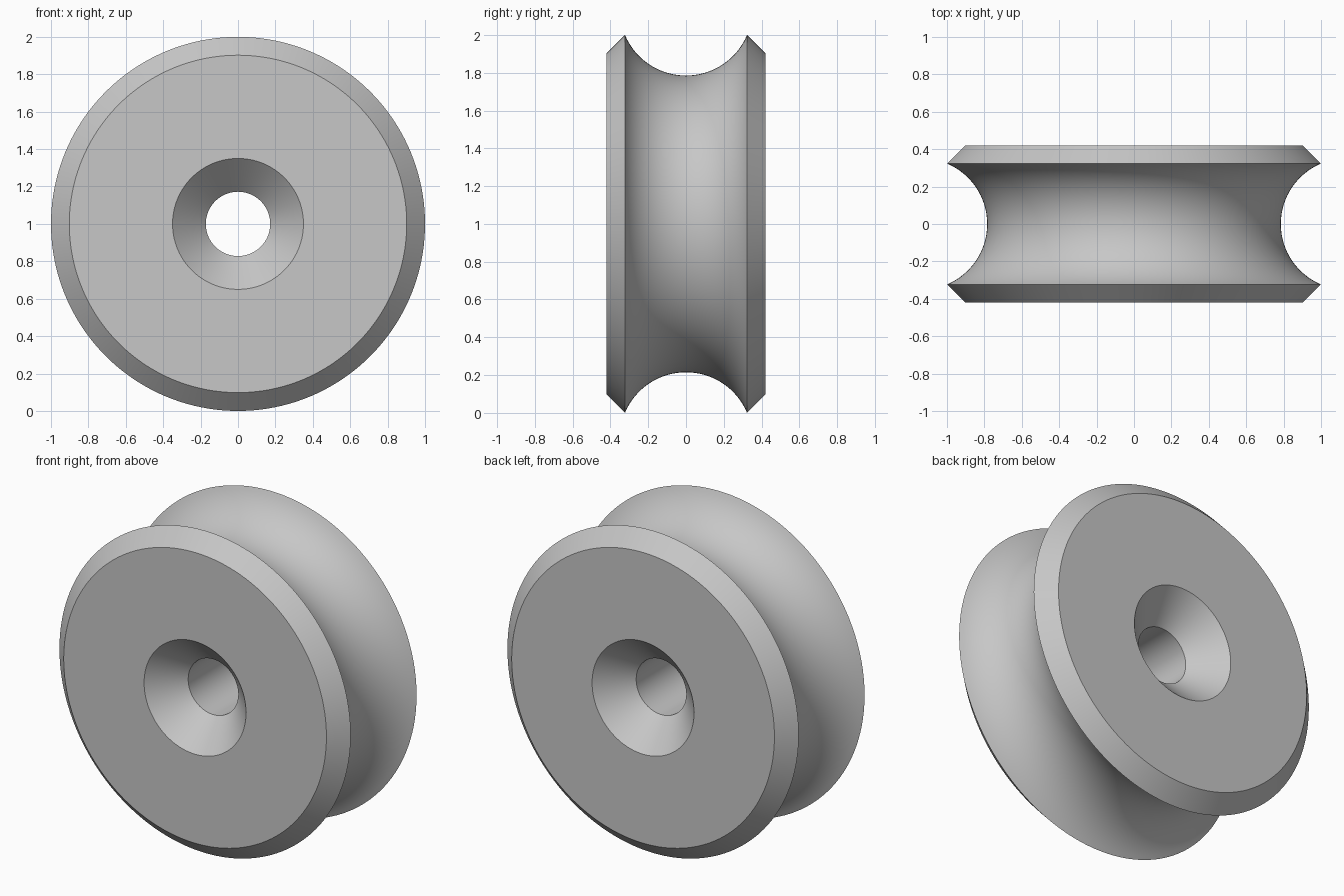
import bpy
import bmesh
from math import sin, cos, pi, radians, asin
from mathutils import Vector, Matrix

cube = bpy.data.objects.get("Cube")
if cube:
    bpy.data.objects.remove(cube, do_unlink=True)

# Main dimensions
RIM, FACE, GROOVE, SINK, BORE = 1.0, 0.902, 0.785, 0.35, 0.172
HALF_WIDTH, RIM_Y = 0.421, 0.323
SEGMENTS, ARC_STEPS = 160, 32

grey = bpy.data.materials.new("plain grey")
grey.use_nodes = True
colour = (0.57, 0.57, 0.57, 1)
grey.diffuse_color = colour
grey.node_tree.nodes["Principled BSDF"].inputs["Base Color"].default_value = colour

# Circular groove from rim to rim, as (radius, y)
sag = RIM - GROOVE
arc_radius = (RIM_Y ** 2 + sag ** 2) / (2 * sag)
half_angle = asin(RIM_Y / arc_radius)
profile = []
for i in range(ARC_STEPS + 1):
    a = half_angle * (2 * i / ARC_STEPS - 1)
    profile.append((GROOVE + arc_radius * (1 - cos(a)), arc_radius * sin(a)))

# Chamfer, flat face, countersink and bore, mirrored to the other side
side = [(FACE, HALF_WIDTH), (SINK, HALF_WIDTH), (BORE, HALF_WIDTH - (SINK - BORE))]
profile += side + [(r, -y) for r, y in reversed(side)]

# Revolve the closed profile around the y axis
bm = bmesh.new()
rings = []
for s in range(SEGMENTS):
    turn = Matrix.Rotation(2 * pi * s / SEGMENTS, 3, 'Y')
    rings.append([bm.verts.new(turn @ Vector((r, y, 0))) for r, y in profile])
for s, ring in enumerate(rings):
    following = rings[(s + 1) % SEGMENTS]
    for i in range(len(profile)):
        j = (i + 1) % len(profile)
        bm.faces.new((ring[i], ring[j], following[j], following[i]))
bmesh.ops.recalc_face_normals(bm, faces=bm.faces)

mesh = bpy.data.meshes.new("grooved_wheel")
bm.to_mesh(mesh)
bm.free()
mesh.materials.append(grey)
wheel = bpy.data.objects.new("grooved_wheel", mesh)
wheel.location.z = RIM
bpy.context.collection.objects.link(wheel)

# Smooth surfaces with crisp rims
bpy.ops.object.select_all(action='DESELECT')
wheel.select_set(True)
bpy.context.view_layer.objects.active = wheel
bpy.ops.object.shade_smooth_by_angle(angle=radians(30))
